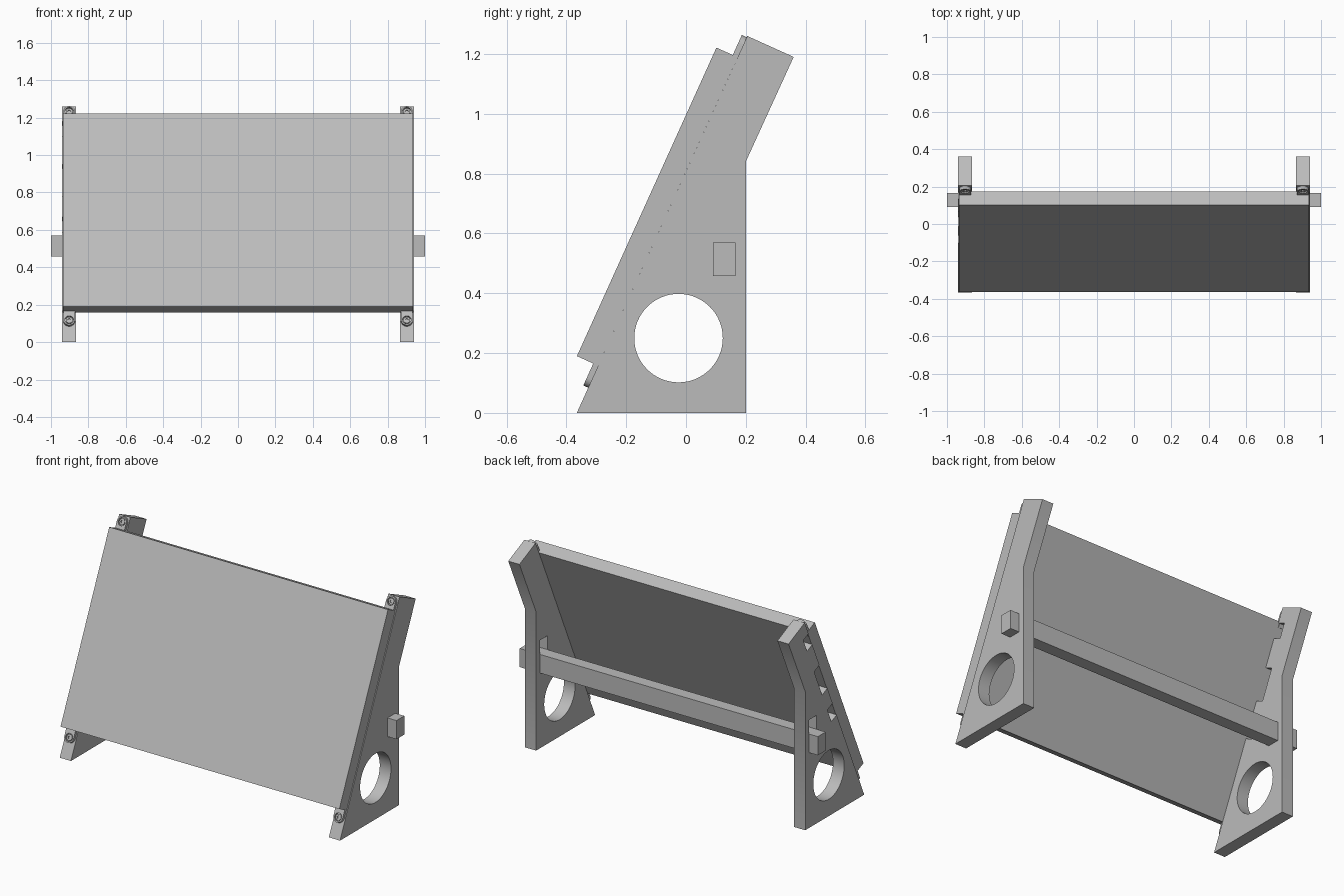
import bpy, bmesh, math
from mathutils import Matrix, Vector

if "Cube" in bpy.data.objects:
    bpy.data.objects.remove(bpy.data.objects["Cube"])

grey = bpy.data.materials.new("light_grey")
grey.use_nodes = True
GREY = (0.5, 0.5, 0.5, 1)
grey.diffuse_color = GREY
grey.node_tree.nodes["Principled BSDF"].inputs["Base Color"].default_value = GREY

# Slanted frame: local x = x, local y = up the slope, local z = out of the front
FOOT = Vector((0, -0.365, 0))
UP = Vector((0, 0.412, 0.911)).normalized()
OUT = Vector((1, 0, 0)).cross(UP)
SLOPE = Matrix.Translation(FOOT) @ Matrix((Vector((1, 0, 0)), UP, OUT)).transposed().to_4x4()


def finish(name, bm, matrix=Matrix()):
    bmesh.ops.recalc_face_normals(bm, faces=bm.faces)
    bm.transform(matrix)
    mesh = bpy.data.meshes.new(name)
    bm.to_mesh(mesh)
    bm.free()
    mesh.materials.append(grey)
    ob = bpy.data.objects.new(name, mesh)
    bpy.context.collection.objects.link(ob)
    return ob


def prism(name, points, lo, hi, matrix=Matrix()):
    """Extrude a flat outline from lo to hi along local z."""
    bm = bmesh.new()
    face = bm.faces.new([bm.verts.new((u, v, lo)) for u, v in points])
    new = bmesh.ops.extrude_face_region(bm, geom=[face])["geom"]
    bmesh.ops.translate(bm, verts=[g for g in new if isinstance(g, bmesh.types.BMVert)],
                        vec=(0, 0, hi - lo))
    return finish(name, bm, matrix)


def box(name, x, y, z, matrix=Matrix()):
    return prism(name, [(x[0], y[0]), (x[1], y[0]), (x[1], y[1]), (x[0], y[1])], *z, matrix)


def circle(cx, cy, r, n, start=0.0, sweep=math.tau):
    steps = n if sweep == math.tau else n - 1
    return [(cx + r * math.cos(start + sweep * i / steps),
             cy + r * math.sin(start + sweep * i / steps)) for i in range(n)]


def cut(target, cutter):
    mod = target.modifiers.new("cut", "BOOLEAN")
    mod.operation = "DIFFERENCE"
    mod.solver = "EXACT"
    mod.object = cutter
    bpy.context.view_layer.objects.active = target
    bpy.context.view_layer.update()
    bpy.ops.object.modifier_apply(modifier=mod.name)
    bpy.data.objects.remove(cutter)


def smooth(ob):
    bpy.ops.object.select_all(action="DESELECT")
    ob.select_set(True)
    bpy.context.view_layer.objects.active = ob
    bpy.ops.object.shade_smooth_by_angle()


# Outline axes (u, v, w) become (y, z, x)
SIDE = Matrix(((0, 0, 1, 0), (1, 0, 0, 0), (0, 1, 0, 0), (0, 0, 0, 1)))
OUTLINE = [(-0.365, 0), (0.2, 0), (0.2, 0.84), (0.36, 1.19), (0.205, 1.26)]
INNER, OUTER = 0.865, 0.94

# Side stands, each with a round hole and a pocket above the crossbar
for label, side in (("left", 1), ("right", -1)):
    lo, hi = sorted((side * INNER, side * OUTER))
    stand = prism(label + "_stand", OUTLINE, lo, hi, SIDE)
    cut(stand, prism("hole_cutter", circle(-0.025, 0.25, 0.148, 64), lo - 0.1, hi + 0.1, SIDE))
    cut(stand, box("pocket_cutter", (lo - 0.05, lo + 0.06), (0.09, 0.165), (0.5, 0.655)))
    if side < 0:
        # Cable notches in the sloping edge
        for z0, z1 in ((1.10, 1.18), (0.78, 0.95), (0.585, 0.67)):
            cut(stand, box("notch_cutter", (lo - 0.1, hi + 0.1),
                           (z0 / 0.911, z1 / 0.911), (-0.055, 0.03), SLOPE))
    smooth(stand)

    # Screw tabs with recessed screws at both ends of the slope
    for end, s, turn in (("lower", 0.1235, 1), ("upper", 1.3475, -1)):
        cx, r = side * 0.9025, 0.031
        start = math.pi if turn > 0 else 0
        arc = circle(cx, s, r, 17, start, math.pi)
        base = s + turn * 0.075
        tab = prism(f"{label}_{end}_tab", arc + [(cx + turn * r, base), (cx - turn * r, base)],
                    -0.004, 0.018, SLOPE)
        cut(tab, prism("bore_cutter", circle(cx, s, 0.023, 32), 0.006, 0.05, SLOPE))
        smooth(tab)
        screw = prism(f"{label}_{end}_screw", circle(cx, s, 0.018, 32), 0.0, 0.014, SLOPE)
        cut(screw, prism("socket_cutter", circle(cx, s, 0.009, 6), 0.007, 0.05, SLOPE))
        smooth(screw)

# Flat panel resting on the slope
box("panel", (-0.935, 0.935), (0.173, 1.305), (0.0, 0.078), SLOPE)

# Crossbar through both stands
box("crossbar", (-1, 1), (0.09, 0.165), (0.457, 0.57))
